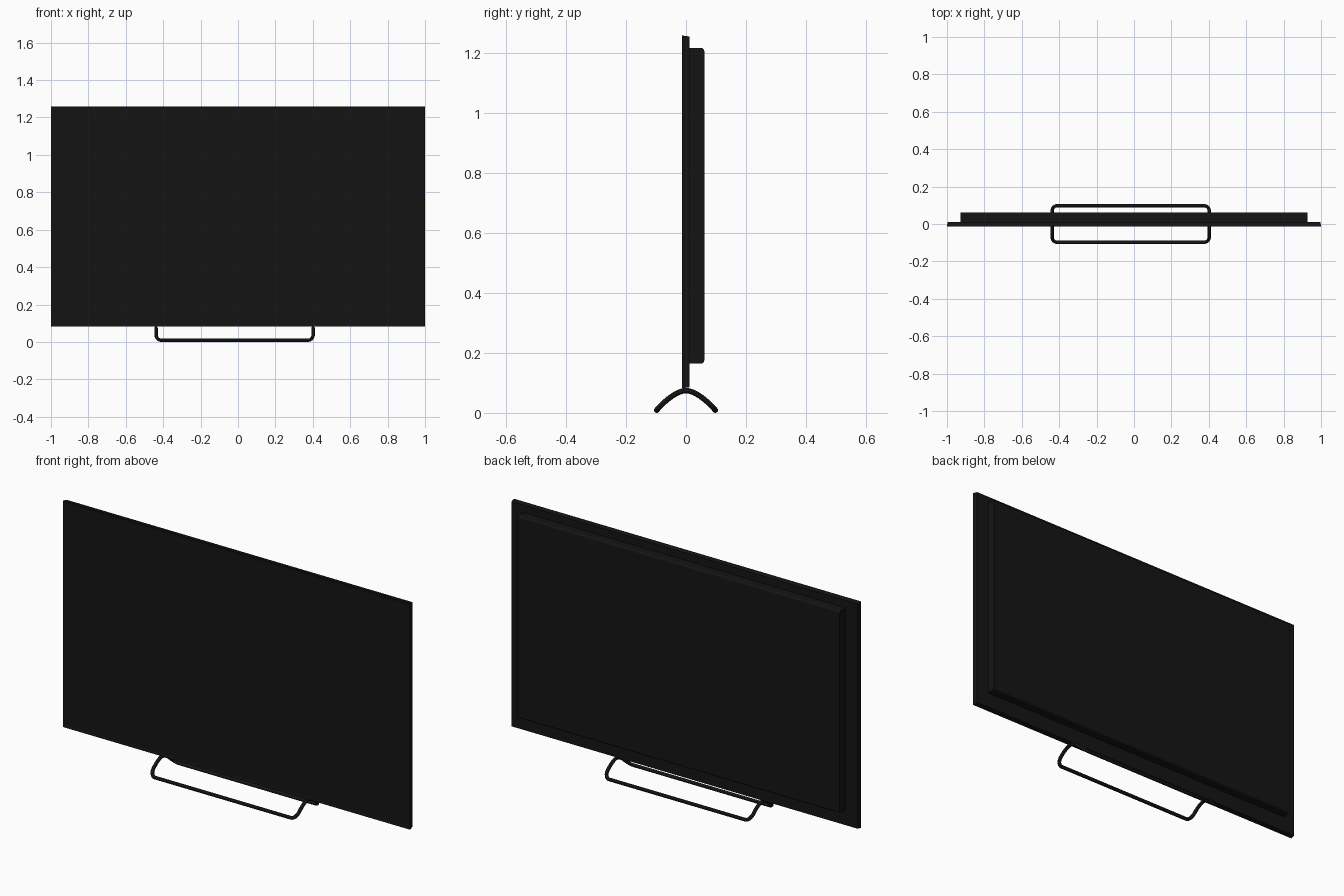
import bpy, bmesh, math

if "Cube" in bpy.data.objects:
    bpy.data.objects.remove(bpy.data.objects["Cube"])

black = bpy.data.materials.new("black_plastic")
black.diffuse_color = (0.007, 0.007, 0.007, 1)
black.use_nodes = True
black.node_tree.nodes["Principled BSDF"].inputs["Base Color"].default_value = black.diffuse_color


def add_object(name, bm):
    bmesh.ops.recalc_face_normals(bm, faces=bm.faces)
    mesh = bpy.data.meshes.new(name)
    bm.to_mesh(mesh)
    bm.free()
    mesh.materials.append(black)
    obj = bpy.data.objects.new(name, mesh)
    bpy.context.collection.objects.link(obj)
    return obj


def box(x0, x1, y0, y1, z0, z1):
    bm = bmesh.new()
    bmesh.ops.create_cube(bm, size=1)
    for v in bm.verts:
        v.co.x = x1 if v.co.x > 0 else x0
        v.co.y = y1 if v.co.y > 0 else y0
        v.co.z = z1 if v.co.z > 0 else z0
    return bm


# Screen panel: slightly tapered to the back, shallow recessed display
bm = box(-1, 1, -0.013, 0.012, 0.082, 1.26)
for v in bm.verts:
    if v.co.y > 0:
        v.co.x *= 0.996
        v.co.z += 0.004 if v.co.z < 0.5 else -0.004
bm.normal_update()
front = min(bm.faces, key=lambda f: f.calc_center_median().y)
bmesh.ops.inset_region(bm, faces=[front], thickness=0.018)
for v in front.verts:
    v.co.y += 0.002
add_object("screen_panel", bm)

# Rear housing: rounded along its long rear edges
bm = box(-0.928, 0.928, 0.008, 0.061, 0.165, 1.218)
edges = [e for e in bm.edges
         if all(v.co.y > 0.05 for v in e.verts)
         and e.verts[0].co.z == e.verts[1].co.z]
bmesh.ops.bevel(bm, geom=edges, offset=0.01, segments=4, profile=0.5, affect='EDGES')
add_object("rear_housing", bm)

# Stand: rounded rectangular loop of rod, arched over y = 0
X0, X1, Y, R, ROD = -0.438, 0.402, 0.098, 0.028, 0.009


def arch(y):
    return 0.0745 - 0.0655 * (abs(y) / Y) ** 1.7


path = []
corners = [(X1 - R, Y - R, 0), (X0 + R, Y - R, 90),
           (X0 + R, R - Y, 180), (X1 - R, R - Y, 270)]
for cx, cy, start in corners:
    for i in range(9):
        a = math.radians(start + i * 90 / 8)
        path.append((cx + R * math.cos(a), cy + R * math.sin(a)))
    if start in (0, 180):
        # the short sides get extra points so the arch stays smooth
        continue
i = 18
left = [(X0, (Y - R) * (1 - 2 * k / 14)) for k in range(1, 14)]
right = [(X1, -(Y - R) * (1 - 2 * k / 14)) for k in range(1, 14)]
path = path[:i] + left + path[i:] + right

curve = bpy.data.curves.new("stand_loop", 'CURVE')
curve.dimensions = '3D'
curve.bevel_depth = ROD
curve.bevel_resolution = 4
spline = curve.splines.new('POLY')
spline.points.add(len(path) - 1)
for p, (x, y) in zip(spline.points, path):
    p.co = (x, y, arch(y), 1)
spline.use_cyclic_u = True
curve.materials.append(black)
stand = bpy.data.objects.new("stand_loop", curve)
bpy.context.collection.objects.link(stand)
bpy.context.view_layer.objects.active = stand
stand.select_set(True)
bpy.ops.object.convert(target='MESH')
bpy.ops.object.shade_smooth_by_angle()
